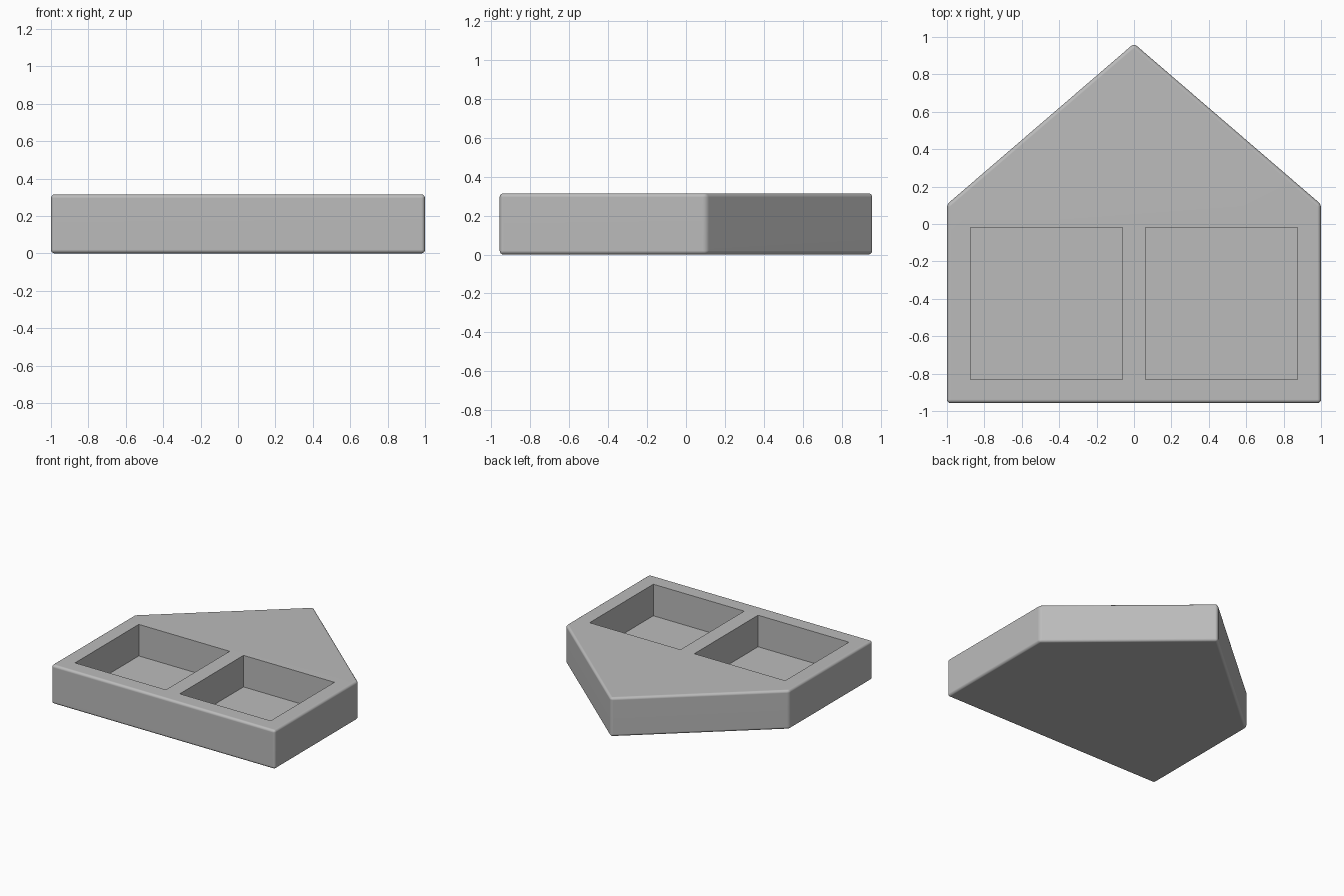
import bpy
import bmesh

if "Cube" in bpy.data.objects:
    bpy.data.objects.remove(bpy.data.objects["Cube"])

HEIGHT = 0.315
FLOOR = 0.06


def prism(name, outline, z0, z1):
    """Extrude a counter-clockwise outline between two heights."""
    bm = bmesh.new()
    base = bm.faces.new([bm.verts.new((x, y, z0)) for x, y in outline])
    top = bmesh.ops.extrude_face_region(bm, geom=[base])["geom"]
    for v in top:
        if isinstance(v, bmesh.types.BMVert):
            v.co.z = z1
    bmesh.ops.recalc_face_normals(bm, faces=bm.faces)
    mesh = bpy.data.meshes.new(name)
    bm.to_mesh(mesh)
    bm.free()
    obj = bpy.data.objects.new(name, mesh)
    bpy.context.collection.objects.link(obj)
    return obj


grey = bpy.data.materials.new("grey")
grey.diffuse_color = (0.5, 0.5, 0.5, 1)
grey.use_nodes = True
grey.node_tree.nodes["Principled BSDF"].inputs["Base Color"].default_value = grey.diffuse_color

# House-shaped block with softly rounded edges
tray = prism("house_tray", [(-1, -0.958), (1, -0.958), (1, 0.105),
                            (0, 0.965), (-1, 0.105)], 0, HEIGHT)
tray.data.materials.append(grey)
bpy.context.view_layer.objects.active = tray
tray.select_set(True)
bevel = tray.modifiers.new("rounded_edges", "BEVEL")
bevel.width = 0.02
bevel.segments = 4
bpy.ops.object.modifier_apply(modifier=bevel.name)

# Two square pockets, cut after rounding so their rims stay crisp
for side, x0, x1 in (("left", -0.875, -0.062), ("right", 0.062, 0.875)):
    cutter = prism("pocket_cutter_" + side, [(x0, -0.832), (x1, -0.832),
                                             (x1, -0.018), (x0, -0.018)],
                   FLOOR, HEIGHT + 0.2)
    cutter.data.materials.append(grey)
    cut = tray.modifiers.new("pocket_" + side, "BOOLEAN")
    cut.operation = "DIFFERENCE"
    cut.solver = "EXACT"
    cut.object = cutter
    bpy.ops.object.modifier_apply(modifier=cut.name)
    bpy.data.objects.remove(cutter)

# Smooth rounded edges, flat large faces
bpy.ops.object.shade_smooth_by_angle(angle=0.6)
weighted = tray.modifiers.new("flat_faces", "WEIGHTED_NORMAL")
weighted.keep_sharp = True
